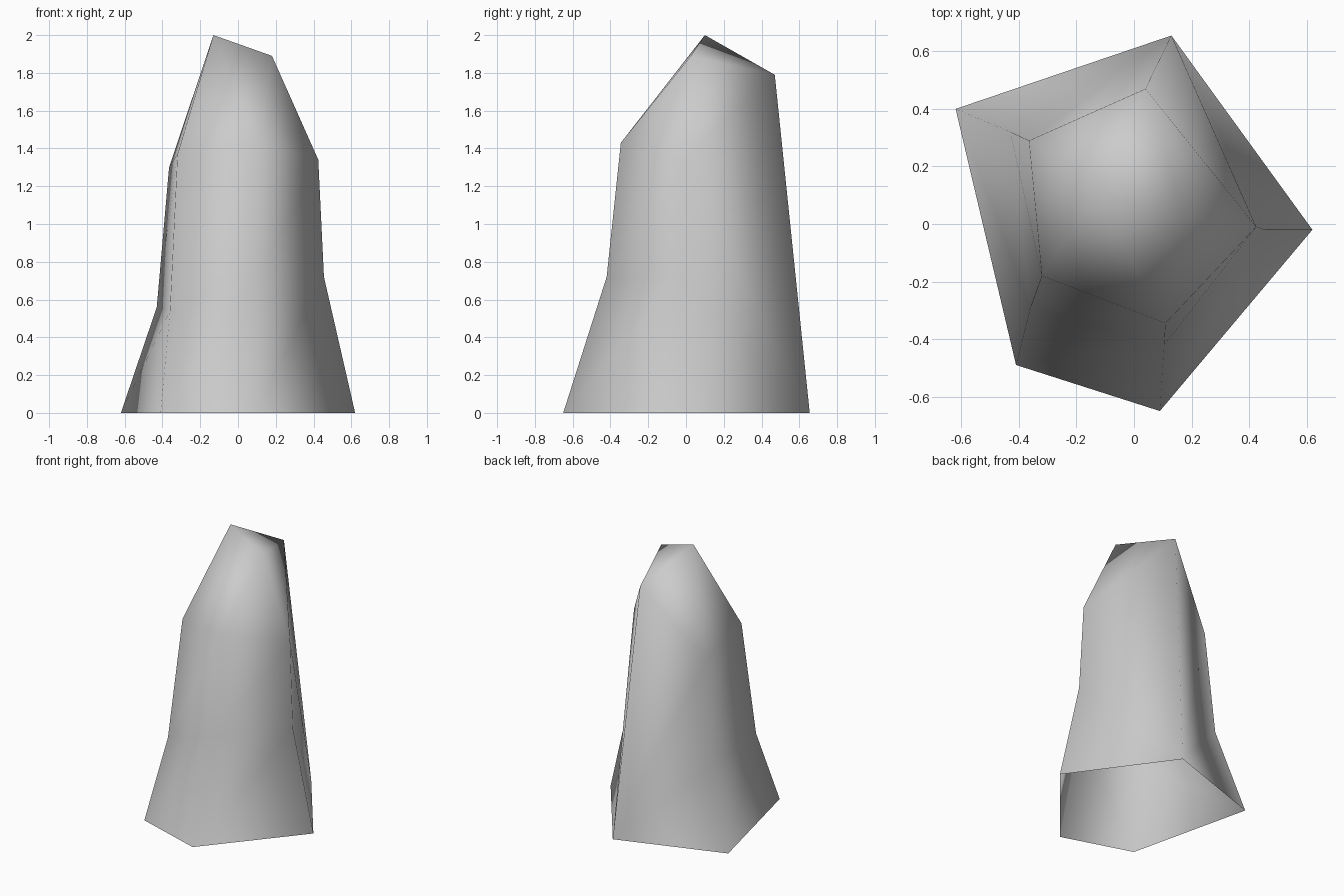
import bpy
import bmesh

# Remove the default object only
default_cube = bpy.data.objects.get("Cube")
if default_cube:
    bpy.data.objects.remove(default_cube, do_unlink=True)


def make_material(name, value):
    material = bpy.data.materials.new(name)
    material.use_nodes = True
    colour = (value, value, value, 1.0)
    material.diffuse_color = colour
    material.node_tree.nodes["Principled BSDF"].inputs["Base Color"].default_value = colour
    return material


# Corner ridges of the rock, counterclockwise: foot, waist, shoulder
ridge_points = {
    "back_right": [(-.62, .40, 0), (-.43, .32, .56), (-.365, .29, 1.3)],
    "front_right": [(-.41, -.49, 0), (-.36, -.29, .54), (-.32, -.18, 1.37)],
    "front": [(.09, -.65, 0), (.105, -.42, .72), (.11, -.345, 1.43)],
    "left": [(.62, -.02, 0), (.455, -.02, .72), (.425, -.01, 1.34)],
    "back": [(.13, .655, 0), (.04, .47, 1.79)],
}

bm = bmesh.new()
ridges = {}
for name, points in ridge_points.items():
    ridges[name] = [bm.verts.new(point) for point in points]

# The back ridge is straight, so its foot also serves as its waist
back = ridges["back"]
back.insert(0, back[0])


def add_face(*corners):
    # Skip repeated corners so that a quad can collapse to a triangle
    unique = list(dict.fromkeys(corners))
    if len(unique) > 2:
        bm.faces.new(unique)


# Side walls between neighbouring ridges, open underneath
names = list(ridges)
for index, name in enumerate(names):
    near = ridges[name]
    far = ridges[names[(index + 1) % len(names)]]
    for low, high in zip(range(len(near)), range(1, len(near))):
        a, b, c, d = near[low], far[low], far[high], near[high]
        if far is back:
            add_face(a, b, d)
            add_face(b, c, d)
        elif near is back:
            add_face(a, b, c)
            add_face(a, c, d)
        else:
            add_face(a, b, c, d)

# Crown with a main peak and a lower side peak
peak = bm.verts.new((-.13, .10, 2))
side_peak = bm.verts.new((.18, .026, 1.89))
shoulder = {name: ridge[-1] for name, ridge in ridges.items()}
for start, end, tip in [
    ("back_right", "front_right", peak),
    ("front_right", "front", peak),
    ("front", "left", side_peak),
    ("left", "back", side_peak),
    ("back", "back_right", peak),
]:
    add_face(shoulder[start], shoulder[end], tip)
add_face(shoulder["front"], side_peak, peak)
add_face(side_peak, shoulder["back"], peak)

# Finished object, smooth all over
for face in bm.faces:
    face.smooth = True
mesh = bpy.data.meshes.new("rock_pillar")
bm.to_mesh(mesh)
bm.free()
mesh.materials.append(make_material("stone grey", .6))
rock_pillar = bpy.data.objects.new("rock_pillar", mesh)
bpy.context.collection.objects.link(rock_pillar)
